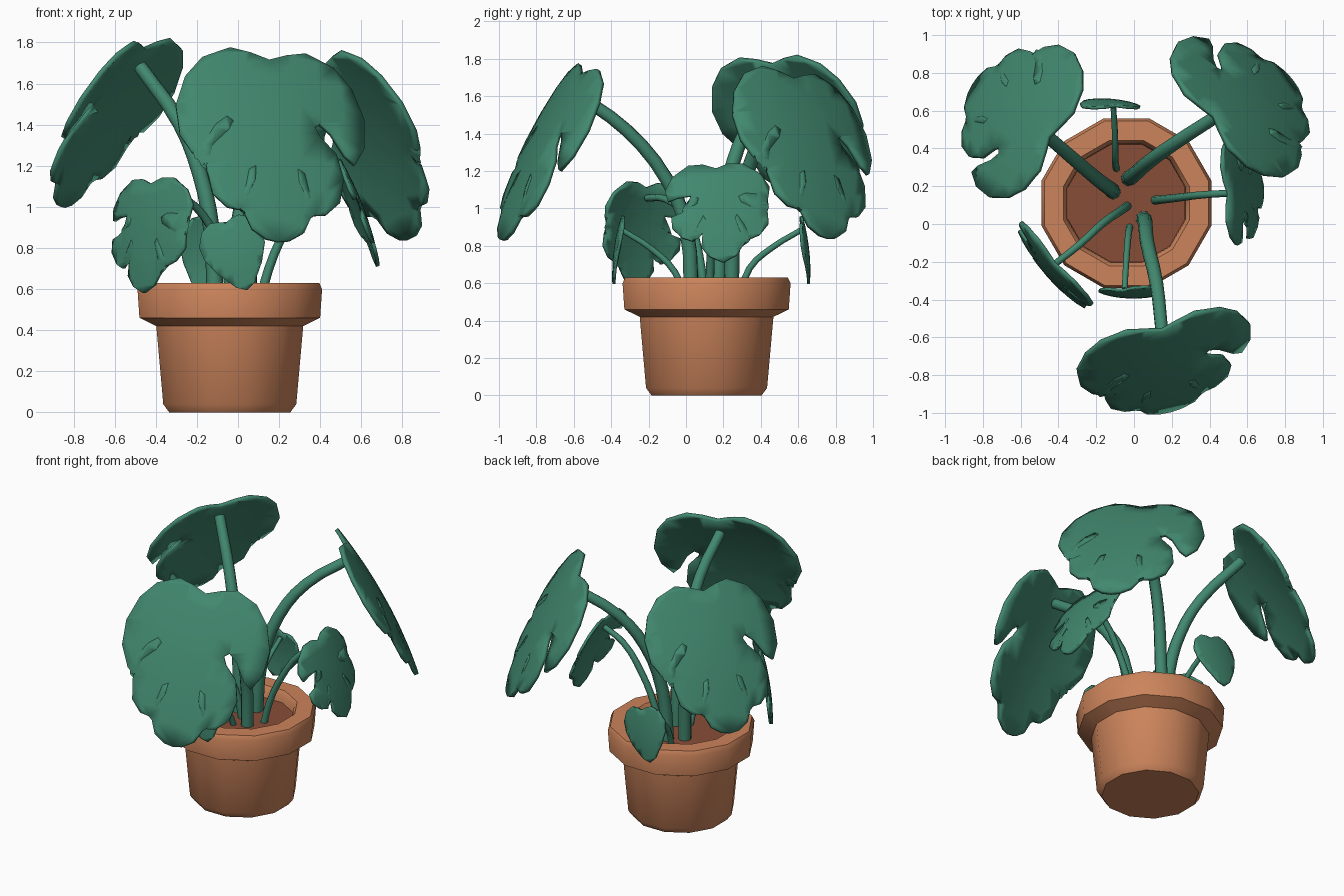
import bpy, bmesh, math
from mathutils import Vector

if "Cube" in bpy.data.objects:
    bpy.data.objects.remove(bpy.data.objects["Cube"])


def material(name, rgb):
    m = bpy.data.materials.new(name)
    m.diffuse_color = (*rgb, 1)
    m.use_nodes = True
    m.node_tree.nodes["Principled BSDF"].inputs["Base Color"].default_value = m.diffuse_color
    return m


GREEN = material("leaf green", (0.053, 0.245, 0.158))
CLAY = material("terracotta", (0.60, 0.23, 0.105))
SOIL = material("soil brown", (0.25, 0.075, 0.038))


def finish(ob, angle=35):
    bpy.ops.object.select_all(action='DESELECT')
    ob.select_set(True)
    bpy.context.view_layer.objects.active = ob
    bpy.ops.object.shade_smooth_by_angle(angle=math.radians(angle))


def mesh_object(name, bm, mat):
    me = bpy.data.meshes.new(name)
    bm.to_mesh(me)
    bm.free()
    me.materials.append(mat)
    ob = bpy.data.objects.new(name, me)
    bpy.context.collection.objects.link(ob)
    return ob


def lathe(name, profile, mat, center, sides=12):
    """Turned part with closed ends, a flat side facing the front."""
    bm = bmesh.new()
    rings = []
    for r, z in profile:
        rings.append([bm.verts.new((center[0] + r * math.cos((i + .5) * math.tau / sides),
                                    center[1] + r * math.sin((i + .5) * math.tau / sides), z))
                      for i in range(sides)])
    for a, b in zip(rings, rings[1:]):
        for i in range(sides):
            j = (i + 1) % sides
            bm.faces.new((a[i], a[j], b[j], b[i]))
    bm.faces.new(rings[0][::-1])
    bm.faces.new(rings[-1])
    finish(mesh_object(name, bm, mat))


# Half outlines (across, along the midrib), mirrored later
SPLIT = [(0, 0), (.09, -.035), (.19, -.06), (.33, 0), (.42, .11), (.475, .27), (.465, .43), (.41, .53),
         (.36, .49), (.29, .38), (.235, .335), (.205, .36), (.23, .41), (.31, .49), (.345, .62), (.32, .75),
         (.25, .82), (.19, .83), (.165, .74), (.14, .62), (.105, .60), (.11, .67), (.15, .76), (.165, .85),
         (.13, .93), (.06, .975), (0, .985)]
DEEP = [(0, 0), (.12, -.05), (.26, -.05), (.42, .06), (.5, .2), (.48, .31), (.39, .285), (.26, .275),
        (.19, .31), (.21, .37), (.36, .45), (.46, .48), (.46, .6), (.37, .71), (.28, .75), (.22, .6),
        (.16, .5), (.14, .54), (.18, .68), (.2, .82), (.13, .92), (0, .985)]
HEART = [(0, 0), (.1, -.04), (.22, -.06), (.38, .03), (.48, .22), (.46, .42), (.33, .67), (.14, .91), (0, .985)]


def stem(name, path, r0, r1):
    cu = bpy.data.curves.new(name, 'CURVE')
    cu.dimensions = '3D'
    cu.bevel_depth = 1
    cu.bevel_resolution = 2
    cu.resolution_u = 3
    cu.use_fill_caps = True
    sp = cu.splines.new('BEZIER')
    sp.bezier_points.add(len(path) - 1)
    for i, (bp, p) in enumerate(zip(sp.bezier_points, path)):
        bp.co = p
        bp.handle_left_type = bp.handle_right_type = 'AUTO'
        bp.radius = r0 + (r1 - r0) * i / (len(path) - 1)
    cu.materials.append(GREEN)
    ob = bpy.data.objects.new(name, cu)
    bpy.context.collection.objects.link(ob)
    bpy.ops.object.select_all(action='DESELECT')
    ob.select_set(True)
    bpy.context.view_layer.objects.active = ob
    bpy.ops.object.convert(target='MESH')
    finish(bpy.context.view_layer.objects.active, 50)


def leaf(name, half, notch, tip, across, width, thick, path, r0, r1):
    """Curved leaf from notch to tip, plus its stem."""
    pts = half + [(-u, v) for u, v in half[-2:0:-1]]
    bm = bmesh.new()
    bm.faces.new([bm.verts.new((u, v, 0)) for u, v in pts])
    bmesh.ops.triangulate(bm, faces=bm.faces[:])
    # grid cuts let the blade bend
    for axis, cuts in ((0, (-.36, -.24, -.12, 0, .12, .24, .36)), (1, (.1, .25, .4, .55, .7, .85))):
        for c in cuts:
            co, no = Vector(), Vector()
            co[axis], no[axis] = c, 1
            bmesh.ops.bisect_plane(bm, geom=bm.verts[:] + bm.edges[:] + bm.faces[:],
                                   plane_co=co, plane_no=no, dist=1e-4)
    notch, tip = Vector(notch), Vector(tip)
    along = (tip - notch) / .985
    d = along.normalized()
    side = Vector(across)
    side = (side - d * side.dot(d)).normalized()
    out = d.cross(side)
    size = along.length
    for v in bm.verts:
        a, b, _ = v.co
        lift = size * (-.28 * a * a + .16 * b * (.985 - b))
        v.co = notch + side * a * width + along * b + out * lift
    bmesh.ops.recalc_face_normals(bm, faces=bm.faces[:])
    ob = mesh_object(name, bm, GREEN)
    mod = ob.modifiers.new("thickness", 'SOLIDIFY')
    mod.thickness = thick
    mod.offset = 0
    finish(ob, 40)
    end = notch + along * .1 - out * r1 * .6
    stem(name + "_stem", [Vector(p) for p in path] + [end], r0, r1)


# Pot and soil
C = (-.04, .11)
lathe("pot", [(.305, 0), (.335, .04), (.37, .42), (.455, .46), (.465, .60), (.45, .63),
              (.345, .63), (.325, .60), (.32, .50)], CLAY, C)
lathe("soil", [(.322, .50), (.322, .555)], SOIL, C)

# Three large split leaves
leaf("front_leaf", SPLIT, (.15, -.56, 1.71), (.195, -.985, .83), (.95, .27, -.06), 1.0, .024,
     [(.05, .03, .5), (.06, 0, .9), (.07, -.1, 1.15), (.12, -.32, 1.42)], .042, .034)
leaf("back_right_leaf", SPLIT, (.42, .57, 1.69), (.83, .76, .84), (-.57, .7, -.1), .96, .024,
     [(-.03, .24, .5), (0, .26, .9), (.08, .33, 1.2), (.22, .43, 1.42)], .042, .034)
leaf("back_left_leaf", SPLIT, (-.45, .46, 1.77), (-.85, .73, 1.0), (-.5, -.86, -.04), .93, .024,
     [(-.11, .17, .5), (-.13, .19, .9), (-.185, .23, 1.16), (-.28, .31, 1.4)], .042, .034)

# Two medium leaves with deeper slots
leaf("left_medium_leaf", DEEP, (-.42, -.21, 1.11), (-.455, -.27, .58), (.65, -.75, .03), .58, .018,
     [(-.03, .1, .5), (-.07, .07, .75), (-.17, 0, .96), (-.29, -.11, 1.05)], .024, .018)
leaf("right_medium_leaf", DEEP, (.5, .16, 1.21), (.68, .2, .71), (-.1, .95, .06), .56, .018,
     [(.1, .125, .5), (.15, .13, .7), (.24, .14, .9), (.37, .155, 1.08)], .024, .018)

# Two small heart leaves
leaf("front_small_leaf", HEART, (-.06, -.35, .92), (.045, -.385, .595), (.96, .05, .27), .33, .015,
     [(-.02, 0, .5), (-.03, -.06, .66), (-.04, -.18, .78)], .019, .015)
leaf("back_small_leaf", HEART, (-.1, .625, .92), (-.19, .655, .595), (-.96, 0, .25), .33, .015,
     [(-.09, .28, .5), (-.1, .34, .68), (-.1, .46, .79)], .019, .015)
